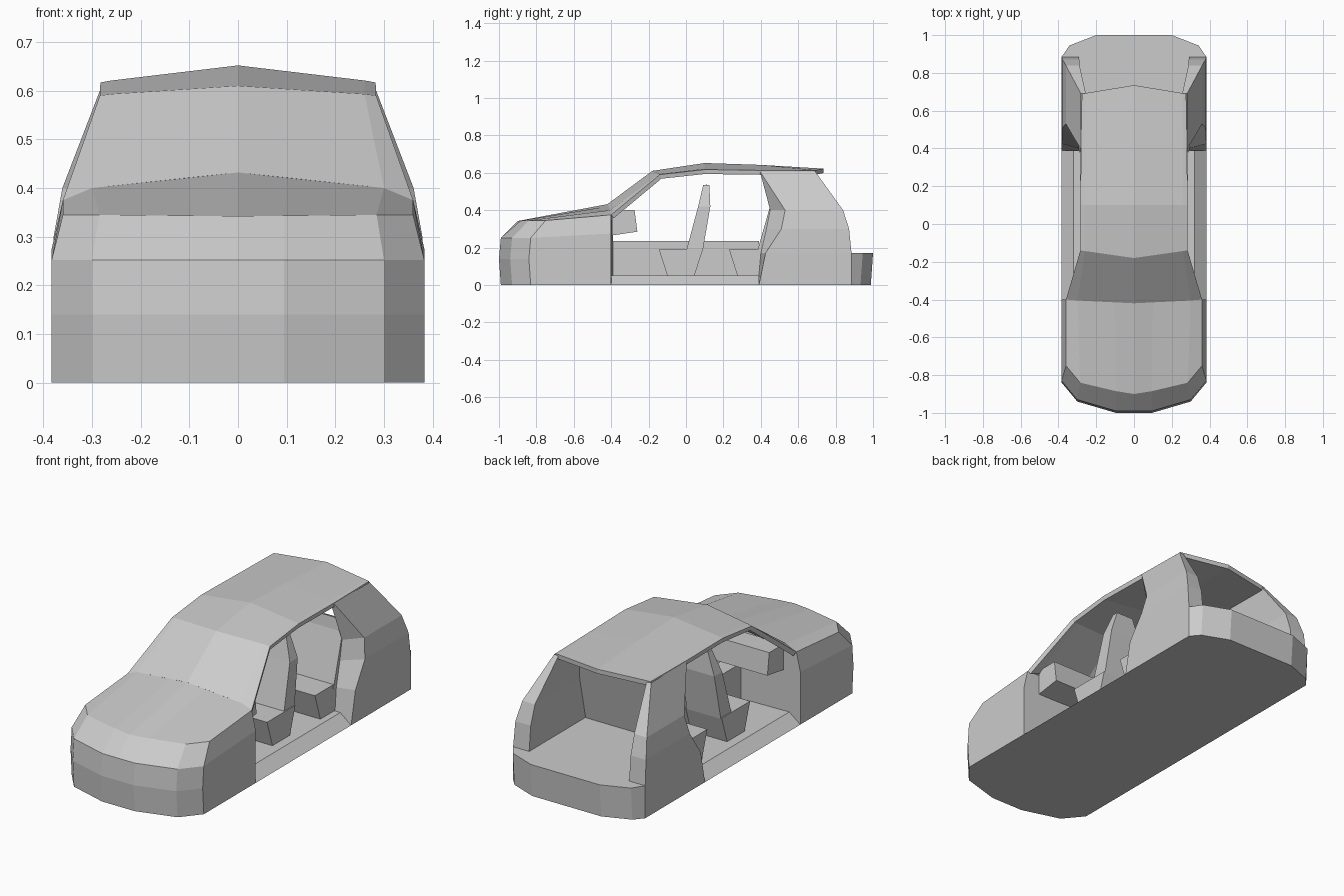
import bpy, bmesh

if "Cube" in bpy.data.objects:
    bpy.data.objects.remove(bpy.data.objects["Cube"])


def finish(name, bm, mirror=True):
    """Turn a bmesh into an object, mirrored over the car's centre line."""
    bmesh.ops.remove_doubles(bm, verts=bm.verts, dist=0.0005)
    bmesh.ops.recalc_face_normals(bm, faces=bm.faces)
    me = bpy.data.meshes.new(name)
    bm.to_mesh(me)
    bm.free()
    ob = bpy.data.objects.new(name, me)
    bpy.context.collection.objects.link(ob)
    if mirror:
        ob.modifiers.new("Mirror", 'MIRROR').merge_threshold = 0.001
    return ob


def grid(name, rows, closed=False):
    """Skin a series of equally long rows of points."""
    bm = bmesh.new()
    vs = [[bm.verts.new(p) for p in r] for r in rows]
    n = len(rows[0])
    for a, b in zip(vs, vs[1:]):
        for i in range(n if closed else n - 1):
            j = (i + 1) % n
            q = []
            for v in (a[i], a[j], b[j], b[i]):
                if all((v.co - w.co).length > 0.0005 for w in q):
                    q.append(v)
            if len(q) > 2:
                bm.faces.new(q)
    return finish(name, bm)


def prism(name, profile, x0, x1, mirror=True):
    """Extrude a side (y, z) profile from x0 to x1."""
    bm = bmesh.new()
    f = bm.faces.new([bm.verts.new((x0, y, z)) for y, z in profile])
    ex = bmesh.ops.extrude_face_region(bm, geom=[f])
    vs = [g for g in ex['geom'] if isinstance(g, bmesh.types.BMVert)]
    bmesh.ops.translate(bm, vec=(x1 - x0, 0, 0), verts=vs)
    return finish(name, bm, mirror)


# front body: stacked bumper rings, hood edge and cowl, closed by the firewall
plan = [(0, -.99), (.095, -.99), (.30, -.93), (.383, -.83), (.383, -.40), (0, -.39)]


def ring(z, dy=0):
    return [(x, y + (dy if y < -.5 else 0), z) for x, y in plan]


belt = ring(.252)
belt[4] = (.383, -.40, .275)
hood_edge = [(0, -.90, .342), (.095, -.885, .343), (.285, -.84, .345),
             (.36, -.75, .345), (.36, -.40, .375), (0, -.39, .375)]
cowl = [(0, -.42, .432), (.10, -.415, .421), (.30, -.405, .40),
        (.36, -.40, .375), (.36, -.40, .375), (0, -.39, .375)]
grid("front_body", [ring(0), ring(.14, -.01), belt, hood_edge, cowl])

# windscreen and roof as one thick shell
roof = grid("windscreen_and_roof", [
    [(0, -.42, .432), (.30, -.405, .40), (.36, -.40, .375)],
    [(0, -.18, .61), (.26, -.143, .593), (.284, -.14, .59)],
    [(0, .10, .652), (.26, .10, .621), (.283, .10, .617)],
    [(0, .40, .642), (.26, .40, .616), (.281, .40, .613)],
    [(0, .735, .622), (.255, .693, .614), (.276, .69, .612)]])
bm = bmesh.new()
bm.from_mesh(roof.data)
if sum(f.normal.z for f in bm.faces) < 0:
    bmesh.ops.reverse_faces(bm, faces=bm.faces)
bm.to_mesh(roof.data)
bm.free()
thick = roof.modifiers.new("Thickness", 'SOLIDIFY')
thick.thickness = 0.024
thick.offset = -1

# rear quarter panels: outer front, outer rear, inner rear, inner front
grid("rear_quarter", [
    [(x, y, z) for x, y in ((xo, yf), (xo, yr), (xi, yr), (xi, yi))]
    for z, xo, yf, yr, xi, yi in (
        (0, .383, .39, .87, .29, .385),
        (.17, .383, .425, .885, .29, .40),
        (.30, .379, .51, .872, .29, .43),
        (.40, .361, .53, .84, .288, .45),
        (.608, .281, .395, .69, .255, .40))], closed=True)

# boot floor and rear bumper block
rear_plan = [(0, .39), (.285, .39), (.383, .80), (.383, .885), (.342, .945), (.20, 1), (0, 1)]
boot = grid("boot_floor_and_bumper", [
    [(0, .39, 0)] * 7,
    [(x, y - .012 * (y > .9), 0) for x, y in rear_plan],
    [(x, y, .17) for x, y in rear_plan],
    [(0, .39, .17)] * 7])

# flat underside
bm = bmesh.new()
under = plan[:5] + [(.383, .87), (.342, .933), (.20, .988), (0, .988)]
bm.faces.new([bm.verts.new((x, y, 0)) for x, y in under])
finish("underside", bm)

# cabin floor with sloped sills, and central tunnel
grid("cabin_floor", [[(.383, y, 0), (.32, y, .05), (0, y, .05)] for y in (-.40, .39)])
prism("centre_tunnel", [(-.395, .05), (.39, .05), (.39, .235), (-.395, .235)], -.045, .045, False)

# dashboard
prism("dashboard", [(-.395, .265), (-.26, .285), (-.275, .40), (-.395, .40)], -.29, .29, False)

# front seats
prism("front_seat_cushion", [(-.10, .05), (.045, .05), (.09, .19), (-.145, .19)], .06, .27)
grid("front_seat_back", [
    [(.165 - w, y0, z), (.165 + w, y0, z), (.165 + w, y1, z), (.165 - w, y1, z)]
    for y0, y1, z, w in ((.002, .09, .185, .10), (.065, .13, .42, .09),
                         (.092, .125, .535, .05), (.108, .109, .536, .001))], closed=True)

# rear bench
prism("rear_seat_cushion", [(.275, .05), (.40, .05), (.40, .19), (.23, .19)], -.285, .285, False)
prism("rear_seat_back", [(.378, .17), (.42, .17), (.49, .49), (.462, .50), (.455, .44)], -.288, .288, False)
